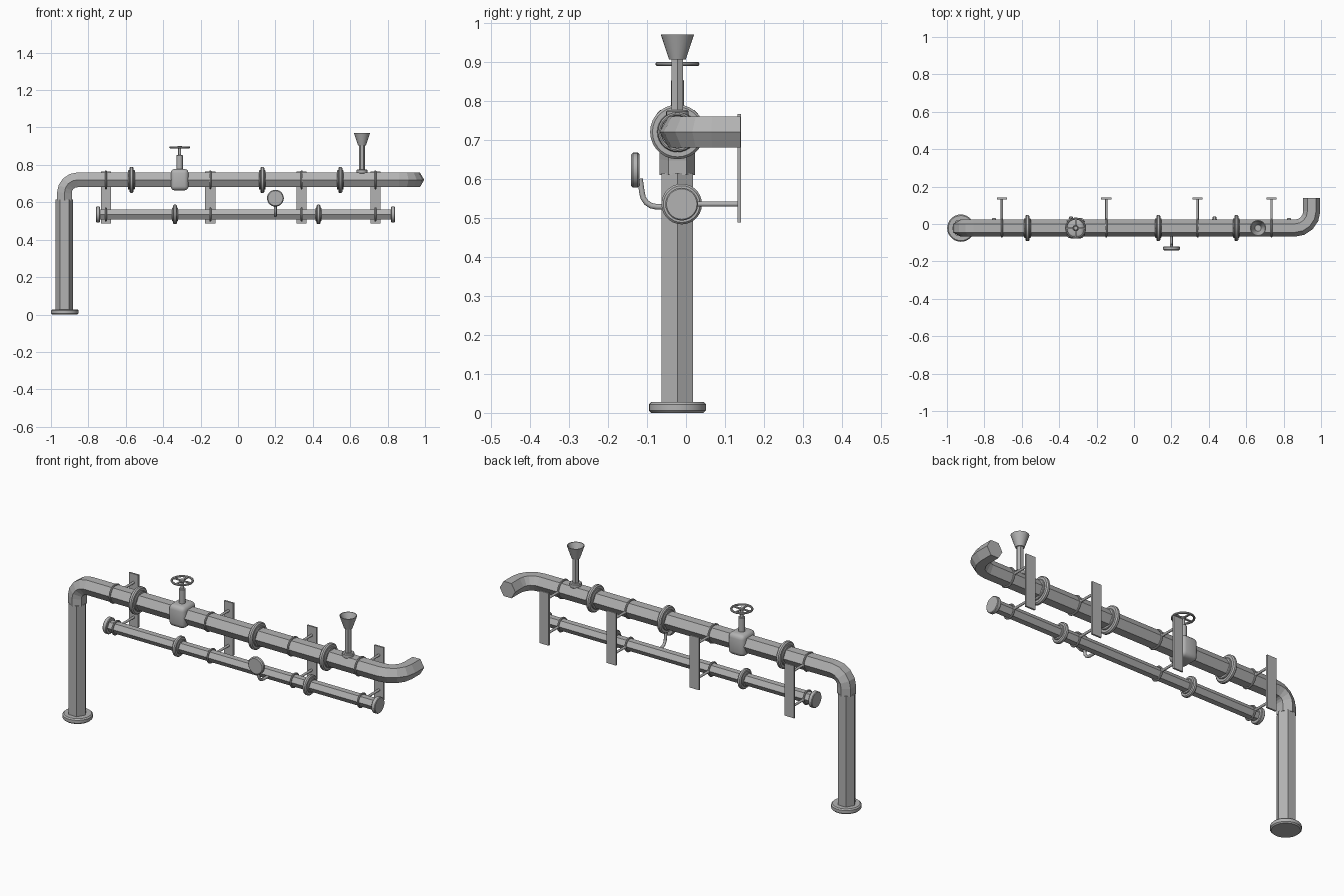
import bpy, bmesh, math
from mathutils import Vector, Matrix

if "Cube" in bpy.data.objects:
    bpy.data.objects.remove(bpy.data.objects["Cube"])

steel = bpy.data.materials.new("grey_steel")
steel.diffuse_color = (0.45, 0.45, 0.45, 1)
steel.use_nodes = True
steel.node_tree.nodes["Principled BSDF"].inputs["Base Color"].default_value = steel.diffuse_color
MY, MZ = -0.022, 0.72      # main pipe axis
LY, LZ = -0.011, 0.535     # lower pipe axis
AX = {'X': Vector((1, 0, 0)), 'Y': Vector((0, 1, 0)), 'Z': Vector((0, 0, 1))}


def finish(name, bm, smooth=True):
    bmesh.ops.recalc_face_normals(bm, faces=bm.faces)
    me = bpy.data.meshes.new(name)
    bm.to_mesh(me)
    bm.free()
    ob = bpy.data.objects.new(name, me)
    bpy.context.collection.objects.link(ob)
    me.materials.append(steel)
    if smooth:
        bpy.context.view_layer.objects.active = ob
        bpy.ops.object.select_all(action='DESELECT')
        ob.select_set(True)
        bpy.ops.object.shade_smooth_by_angle(angle=math.radians(40))
    return ob


def sweep(name, path, r, n=6, smooth=False):
    """Tube along a path, first vertex pointing sideways to the path."""
    bm = bmesh.new()
    pts = [Vector(p) for p in path]
    rings = []
    for i, p in enumerate(pts):
        t = (pts[min(i + 1, len(pts) - 1)] - pts[max(i - 1, 0)]).normalized()
        u = AX['Z'].cross(t)
        u = u.normalized() if u.length > 0.01 else AX['Y'].copy()
        v = t.cross(u)
        rings.append([bm.verts.new(p + r * (math.cos(a) * u + math.sin(a) * v))
                      for a in (math.tau * k / n for k in range(n))])
    for a, b in zip(rings, rings[1:]):
        for k in range(n):
            bm.faces.new((a[k], a[(k + 1) % n], b[(k + 1) % n], b[k]))
    bm.faces.new(rings[0])
    bm.faces.new(rings[-1])
    return finish(name, bm, smooth)


def lathe(name, profile, origin, axis='Z', n=28, smooth=True):
    """Spin (radius, offset) points around an axis; radius 0 closes a pole."""
    bm = bmesh.new()
    w = AX[axis]
    u = AX['Y'] if axis == 'X' else AX['X']
    v = w.cross(u)
    rings = []
    for r, h in profile:
        c = Vector(origin) + w * h
        if r == 0:
            rings.append([bm.verts.new(c)] * n)
        else:
            rings.append([bm.verts.new(c + r * (math.cos(a) * u + math.sin(a) * v))
                          for a in (math.tau * k / n for k in range(n))])
    for a, b in zip(rings, rings[1:]):
        for k in range(n):
            f = (a[k], a[(k + 1) % n], b[(k + 1) % n], b[k])
            bm.faces.new(list(dict.fromkeys(f)))
    return finish(name, bm, smooth)


def disc(name, r, w, origin, axis, bev=0.004, n=28):
    h = w / 2
    return lathe(name, [(0, -h), (r - bev, -h), (r, -h + bev), (r, h - bev),
                        (r - bev, h), (0, h)], origin, axis, n)


def box(name, size, centre, bevel=0):
    bm = bmesh.new()
    bmesh.ops.create_cube(bm, size=1, matrix=Matrix.Translation(centre) @ Matrix.Diagonal((*size, 1)))
    if bevel:
        bmesh.ops.bevel(bm, geom=bm.edges[:], offset=bevel, segments=3, profile=0.5, affect='EDGES')
    return finish(name, bm, bevel > 0)


def ring(name, R, r, origin, axis):
    prof = [(R + r * math.cos(a), r * math.sin(a)) for a in (math.tau * k / 8 for k in range(9))]
    return lathe(name, prof, origin, axis)


# Main pipe: left elbow down, long run, right elbow back to the wall
Q = [math.pi / 2 * k / 4 for k in range(5)]
path = [(-0.928, MY, 0.61)]
path += [(-0.858 - 0.07 * math.cos(a), MY, 0.65 + 0.07 * math.sin(a)) for a in Q]
path += [(0.86 + 0.09 * math.sin(a), MY + 0.09 - 0.09 * math.cos(a), MZ) for a in Q]
path += [(0.95, 0.14, MZ)]
sweep("main_pipe", path, 0.0455)

# Standing pipe and its foot
lathe("standing_pipe", [(0, 0.02), (0.0465, 0.02), (0.0465, 0.615), (0, 0.615)],
      (-0.928, MY, 0), 'Z', 6, False)
disc("foot_flange", 0.073, 0.028, (-0.926, MY, 0.014), 'Z', 0.006)

# Lower pipe with end caps
sweep("lower_pipe", [(-0.755, LY, LZ), (0.835, LY, LZ)], 0.03)
for s in (-1, 1):
    disc("lower_end_cap", 0.042, 0.022, (0.04 + s * 0.789, LY, LZ), 'X', 0.003)

# Flange collars on both pipes
for x in (-0.57, 0.13, 0.547):
    disc("main_collar", 0.07, 0.022, (x, MY, MZ), 'X', 0.006)
    disc("main_collar_neck", 0.052, 0.036, (x, MY, MZ), 'X', 0.003)
for x in (-0.337, 0.43):
    disc("lower_collar", 0.052, 0.02, (x, LY, LZ), 'X', 0.005)
    disc("lower_collar_neck", 0.037, 0.032, (x, LY, LZ), 'X', 0.003)

# Wall brackets: plate, two rods and two clamp rings each
for x in (-0.706, -0.148, 0.34, 0.735):
    box("bracket_plate", (0.055, 0.009, 0.278), (x, 0.1365, 0.627))
    for nm, y, z, r in (("main", MY, MZ, 0.046), ("lower", LY, LZ, 0.034)):
        ring(nm + "_clamp", r, 0.005, (x, y, z), 'X')
        sweep(nm + "_clamp_rod", [(x, y + r, z), (x, 0.135, z)], 0.0065, 10, True)

# Valve body, stem and handwheel
VX = -0.312
box("valve_body", (0.095, 0.11, 0.115), (VX, MY, MZ + 0.001), 0.022)
disc("valve_neck", 0.017, 0.09, (VX, MY, 0.808), 'Z', 0.002, 16)
disc("valve_stem", 0.008, 0.06, (VX, MY, 0.87), 'Z', 0.001, 12)
ring("handwheel_rim", 0.051, 0.0055, (VX, MY, 0.894), 'Z')
disc("handwheel_hub", 0.013, 0.014, (VX, MY, 0.894), 'Z', 0.003, 16)
box("handwheel_spoke_x", (0.1, 0.009, 0.006), (VX, MY, 0.894))
box("handwheel_spoke_y", (0.009, 0.1, 0.006), (VX, MY, 0.894))

# Filling funnel on a small hexagonal riser
FX = 0.663
disc("funnel_base", 0.029, 0.025, (FX, MY, 0.764), 'Z', 0.004, 20)
lathe("funnel_riser", [(0, 0.75), (0.017, 0.75), (0.017, 0.91), (0, 0.91)], (FX, MY, 0), 'Z', 6, False)
lathe("funnel_cup", [(0, 0.905), (0.021, 0.905), (0.043, 0.97), (0.039, 0.97), (0.017, 0.915), (0, 0.915)],
      (FX, MY, 0), 'Z')

# Pressure gauge on a curved tube
GX = 0.2
disc("gauge_dial", 0.045, 0.022, (GX, -0.13, 0.622), 'Y', 0.005)
tube = [(GX, LY - 0.02, 0.528), (GX, -0.075, 0.528)]
tube += [(GX, -0.075 - 0.038 * math.sin(a), 0.566 - 0.038 * math.cos(a)) for a in Q]
sweep("gauge_tube", tube + [(GX, -0.118, 0.6)], 0.0075, 10, True)
